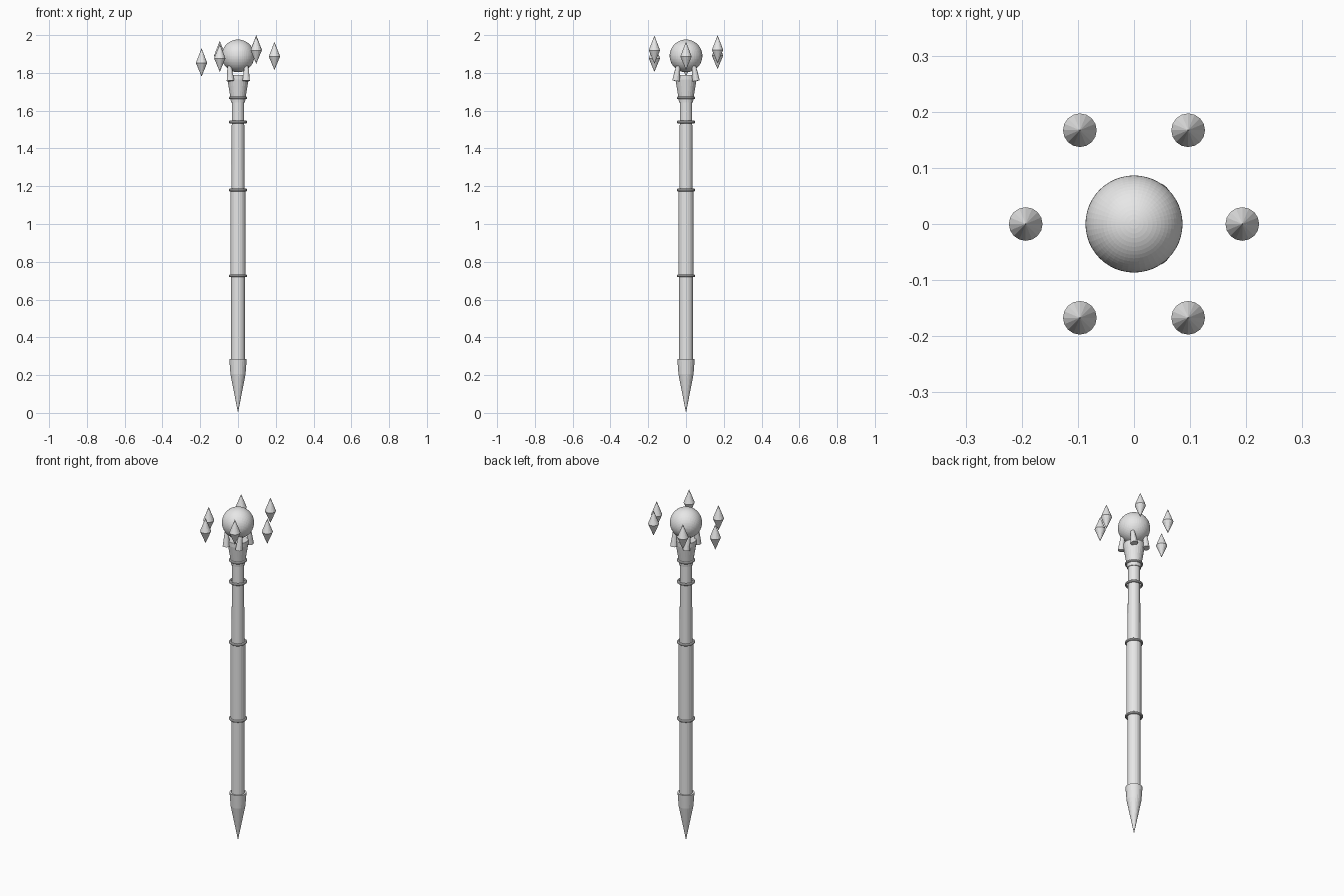
import bpy, bmesh, math
from mathutils import Vector

if "Cube" in bpy.data.objects:
    bpy.data.objects.remove(bpy.data.objects["Cube"])

stone = bpy.data.materials.new("plain grey")
stone.diffuse_color = (0.8, 0.8, 0.8, 1)
stone.use_nodes = True
stone.node_tree.nodes["Principled BSDF"].inputs["Base Color"].default_value = stone.diffuse_color


def finish(name, bm):
    bmesh.ops.recalc_face_normals(bm, faces=bm.faces)
    me = bpy.data.meshes.new(name)
    bm.to_mesh(me)
    bm.free()
    me.materials.append(stone)
    ob = bpy.data.objects.new(name, me)
    bpy.context.collection.objects.link(ob)
    return ob


def lathe(name, profile, sides, loc=(0, 0, 0), closed=False):
    """Spin (radius, z) points about the z axis; zero radius makes a point."""
    bm = bmesh.new()
    rings = []
    for r, z in profile:
        if r == 0:
            rings.append([bm.verts.new((loc[0], loc[1], loc[2] + z))])
        else:
            rings.append([bm.verts.new((loc[0] + r * math.cos(math.tau * i / sides),
                                        loc[1] + r * math.sin(math.tau * i / sides),
                                        loc[2] + z)) for i in range(sides)])
    pairs = list(zip(rings, rings[1:]))
    if closed:
        pairs.append((rings[-1], rings[0]))
    for a, b in pairs:
        for i in range(sides):
            j = (i + 1) % sides
            if len(a) == 1:
                bm.faces.new((a[0], b[j], b[i]))
            elif len(b) == 1:
                bm.faces.new((a[i], a[j], b[0]))
            else:
                bm.faces.new((a[i], a[j], b[j], b[i]))
    if not closed:
        for r in (rings[0], rings[-1]):
            if len(r) > 1:
                bm.faces.new(r)
    return finish(name, bm)


# Pointed foot, shaft and thicker grip
lathe("foot_spike", [(0, 0), (0.040, 0.205), (0.046, 0.285)], 24)
lathe("shaft", [(0.036, 0.24), (0.036, 0.73), (0.035, 1.18), (0.033, 1.54), (0.033, 1.66)], 24)
lathe("grip", [(0.040, 0.725), (0.040, 1.18)], 24)

# Ring bands along the shaft
for n, z in enumerate((0.725, 1.18, 1.54, 1.668)):
    tube = [(0.042 + 0.007 * math.cos(math.tau * k / 10),
             z + 0.007 * math.sin(math.tau * k / 10)) for k in range(10)]
    lathe(f"ring_band_{n + 1}", tube, 32, closed=True)

# Flared head that holds the orb
lathe("head_cup", [(0.037, 1.642), (0.040, 1.668), (0.056, 1.765), (0.056, 1.79)], 24)

# Four claws, leaning towards the orb
for n, (sx, sy) in enumerate(((1, 1), (-1, 1), (-1, -1), (1, -1))):
    base = Vector((0.043 if sx > 0 else -0.040, sy * 0.053, 1.758))
    top = Vector((sx * 0.045, sy * 0.042, 1.836))
    bm = bmesh.new()
    bmesh.ops.create_cone(bm, cap_ends=True, segments=12, radius1=0.020,
                          radius2=0.011, depth=(top - base).length)
    rot = (top - base).to_track_quat('Z', 'Y').to_matrix()
    bmesh.ops.rotate(bm, verts=bm.verts, matrix=rot)
    bmesh.ops.translate(bm, verts=bm.verts, vec=(base + top) / 2)
    finish(f"claw_{n + 1}", bm)

# Orb
bm = bmesh.new()
bmesh.ops.create_uvsphere(bm, u_segments=48, v_segments=32, radius=0.0865)
bmesh.ops.translate(bm, verts=bm.verts, vec=(0, 0, 1.89))
finish("orb", bm)

# Six floating crystals at wavering heights
for k in range(6):
    a = k * math.pi / 3
    lathe(f"crystal_{k + 1}", [(0, -0.075), (0.030, -0.003), (0, 0.075)], 16,
          (0.193 * math.cos(a), 0.193 * math.sin(a), 1.89 + 0.035 * math.sin(1.5 * k)))
